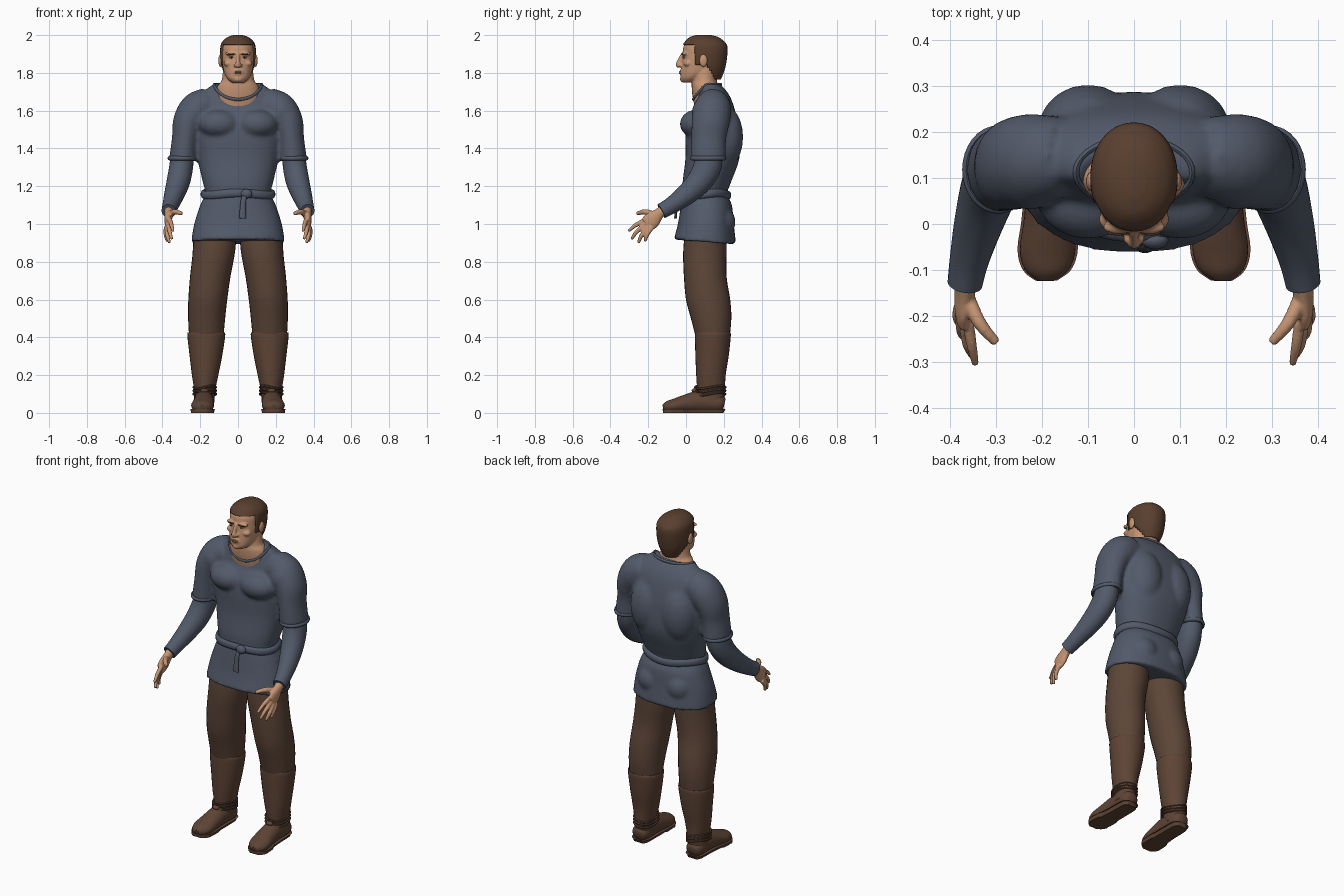
import bpy, bmesh, math
from mathutils import Vector, Matrix

if "Cube" in bpy.data.objects:
    bpy.data.objects.remove(bpy.data.objects["Cube"])


def material(name, *rgb):
    m = bpy.data.materials.new(name)
    m.use_nodes = True
    m.diffuse_color = (*rgb, 1)
    m.node_tree.nodes["Principled BSDF"].inputs["Base Color"].default_value = (*rgb, 1)
    return m


CLOTH = material("slate cloth", .085, .102, .142)
BROWN = material("brown wool", .108, .06, .039)
LEATHER = material("boot leather", .112, .058, .036)
HAIR = material("brown hair", .1, .05, .028)
SKIN = material("skin", .56, .3, .175)
LIP = material("lips", .38, .17, .11)
WHITE = material("eye white", .45, .4, .36)
DARK = material("dark iris", .02, .015, .012)


def clamp(v, a=0.0, b=1.0):
    return max(a, min(b, v))


def spline(rows, steps, closed=False):
    """Smooth the listed sections into a denser run."""
    n, out = len(rows), []
    pick = (lambda i: rows[i % n]) if closed else (lambda i: rows[clamp(i, 0, n - 1)])
    for i in range(n if closed else n - 1):
        for k in range(steps):
            t = k / steps
            out.append([.5 * (2 * b + (c - a) * t + (2 * a - 5 * b + 4 * c - d) * t * t
                              + (3 * b - a - 3 * c + d) * t ** 3)
                        for a, b, c, d in zip(pick(i - 1), pick(i), pick(i + 1), pick(i + 2))])
    return out if closed else out + [list(rows[-1])]


def loft(bm, rows, n=28, steps=4, upright=False, side=1, e=2.0, closed=False, warp=None):
    """Skin sections (x, y, z, radius, radius) with a tube."""
    pts = spline([(r[0] * side, *r[1:]) for r in rows], steps, closed)
    rings, last = [], len(pts) - 1
    for i, p in enumerate(pts):
        c = Vector(p[:3])
        nxt = pts[(i + 1) % len(pts)] if closed else pts[min(i + 1, last)]
        prv = pts[i - 1] if closed else pts[max(i - 1, 0)]
        t = Vector((0, 0, 1)) if upright else (Vector(nxt[:3]) - Vector(prv[:3])).normalized()
        ref = Vector((0, 0, 1)) if closed else Vector((1, 0, 0))
        u = (ref - t * ref.dot(t)).normalized()
        v = t.cross(u)
        ring = []
        for k in range(n):
            a = math.tau * k / n
            cu, cv = (math.copysign(abs(f) ** (2 / e), f) for f in (math.cos(a), math.sin(a)))
            q = c + u * cu * p[3] + v * cv * p[4]
            if warp:
                warp(q)
            ring.append(bm.verts.new(q))
        rings.append(ring)
    pairs = list(zip(rings, rings[1:])) + ([(rings[-1], rings[0])] if closed else [])
    for a, b in pairs:
        for k in range(n):
            bm.faces.new((a[k], a[(k + 1) % n], b[(k + 1) % n], b[k]))
    if not closed:
        bm.faces.new(rings[0])
        bm.faces.new(rings[-1])


def ball(bm, centre, radii):
    bmesh.ops.create_uvsphere(bm, u_segments=20, v_segments=12, radius=1,
                              matrix=Matrix.Translation(centre) @ Matrix.Diagonal((*radii, 1)))


def balls(bm, centre, radii):
    for s in (1, -1):
        ball(bm, (s * centre[0], *centre[1:]), radii)


def finish(bm, name, mat, voxel=0, smooth=3):
    bmesh.ops.recalc_face_normals(bm, faces=bm.faces)
    me = bpy.data.meshes.new(name)
    bm.to_mesh(me)
    bm.free()
    me.materials.append(mat)
    ob = bpy.data.objects.new(name, me)
    bpy.context.scene.collection.objects.link(ob)
    for f in me.polygons:
        f.use_smooth = True
    if voxel:
        r = ob.modifiers.new("blend", "REMESH")
        r.mode, r.voxel_size, r.use_smooth_shade = "VOXEL", voxel, True
        s = ob.modifiers.new("soften", "SMOOTH")
        s.factor, s.iterations = .5, smooth
    else:
        bpy.ops.object.select_all(action="DESELECT")
        ob.select_set(True)
        bpy.context.view_layer.objects.active = ob
        bpy.ops.object.shade_smooth_by_angle(angle=math.radians(50))
    return ob


# Tunic: body, chest, shoulder blades, seat and short sleeves blended together
def tunic_warp(p):
    p.z -= .085 * clamp((p.z - 1.55) / .19) * clamp((.1 - p.y) / .05)
    p.z -= .08 * (p.y - .1) * clamp((1.0 - p.z) / .1)


bm = bmesh.new()
body = [(.905, .1, .248, .165), (1.0, .105, .232, .148), (1.1, .108, .2, .135),
        (1.16, .1, .174, .118), (1.22, .11, .186, .128), (1.35, .14, .216, .143),
        (1.48, .14, .236, .142), (1.58, .14, .24, .125), (1.66, .14, .215, .1),
        (1.71, .13, .17, .08), (1.745, .115, .125, .06)]
loft(bm, [(0, y, z, a, b) for z, y, a, b in body], 48, 5, True, e=2.3, warp=tunic_warp)
balls(bm, (.1, .055, 1.53), (.11, .088, .075))
balls(bm, (.1, .2, 1.46), (.11, .103, .17))
balls(bm, (.09, .17, 1.01), (.09, .093, .09))
sleeve = [(.15, .145, 1.64, .085, .085), (.215, .14, 1.605, .095, .1),
          (.262, .13, 1.54, .083, .1), (.28, .12, 1.45, .07, .092), (.292, .118, 1.34, .073, .092)]
for s in (1, -1):
    loft(bm, sleeve, side=s)
    ball(bm, (s * .225, .135, 1.59), (.092, .105, .095))
finish(bm, "tunic", CLOTH, .011, 4)

# Collar trim
bm = bmesh.new()
collar = []
for k in range(20):
    a = math.tau * k / 20
    dip = max(0, -math.sin(a)) ** 1.3
    collar.append((.126 * math.cos(a), .112 + .073 * math.sin(a), 1.738 - .078 * dip, .009, .007))
loft(bm, collar, 8, 2, closed=True)
finish(bm, "collar", CLOTH)

# Sleeve cuffs and long undersleeves
for s, side in ((1, "left"), (-1, "right")):
    bm = bmesh.new()
    loft(bm, [(.295 + .07 * math.cos(math.tau * k / 16), .118 + .088 * math.sin(math.tau * k / 16),
               1.348, .011, .008) for k in range(16)], 8, 2, side=s, closed=True)
    finish(bm, side + "_short_sleeve_hem", CLOTH)
    bm = bmesh.new()
    loft(bm, [(.29, .122, 1.42, .06, .07), (.3, .115, 1.31, .063, .074), (.316, .07, 1.225, .062, .067),
              (.338, 0, 1.155, .053, .056), (.357, -.075, 1.1, .043, .045),
              (.367, -.13, 1.068, .038, .041)], side=s)
    finish(bm, side + "_undersleeve", CLOTH)

    # Hand with fanned fingers and a thumb
    bm = bmesh.new()
    loft(bm, [(.366, -.11, 1.078, .025, .028), (.367, -.145, 1.053, .023, .03),
              (.37, -.18, 1.02, .02, .045), (.37, -.21, .998, .015, .04)], 16, side=s)
    fingers = [((.36, -.215, 1.02), (.352, -.265, .995), (.344, -.305, .962)),
               ((.368, -.21, 1.0), (.362, -.26, .96), (.35, -.288, .92)),
               ((.376, -.198, .988), (.374, -.235, .94), (.362, -.252, .9)),
               ((.38, -.18, .982), (.383, -.205, .945), (.374, -.217, .908)),
               ((.364, -.155, 1.045), (.335, -.215, 1.064), (.298, -.258, 1.055))]
    for f in fingers:
        thick = .015 if f is fingers[-1] else .0115
        loft(bm, [(*p, thick * w, thick * w) for p, w in zip(f, (1.15, 1, .7))], 10, side=s)
    finish(bm, side + "_hand", SKIN, .005, 2)

    # Trouser leg
    bm = bmesh.new()
    loft(bm, [(.122, .105, .96, .115, .11), (.128, .1, .85, .112, .115), (.147, .102, .72, .107, .113),
              (.16, .117, .6, .103, .117), (.166, .133, .5, .098, .107),
              (.168, .142, .39, .09, .088)], side=s, upright=True)
    finish(bm, side + "_trouser_leg", BROWN)

    # Boot shaft with a turned top, foot, sole and ankle ties
    bm = bmesh.new()
    loft(bm, [(.168, .142, .425, .098, .093), (.168, .142, .405, .1, .095), (.17, .138, .3, .086, .088),
              (.174, .132, .2, .07, .078), (.176, .133, .12, .056, .073),
              (.18, .135, .05, .054, .066)], side=s, upright=True)
    finish(bm, side + "_boot_shaft", LEATHER)
    foot = [(.18, .203, .045, .03, .03), (.18, .175, .05, .05, .048), (.18, .08, .06, .053, .058),
            (.183, 0, .049, .057, .048), (.188, -.06, .038, .06, .037),
            (.19, -.1, .031, .047, .03), (.19, -.122, .028, .02, .015)]

    def flatten(p):
        p.z = max(p.z, .008)

    def sole_slab(p):
        p.z = .02 if p.z > .028 else 0

    bm = bmesh.new()
    loft(bm, foot, side=s, warp=flatten)
    finish(bm, side + "_boot_foot", LEATHER)
    bm = bmesh.new()
    loft(bm, [(*r[:3], r[3] + .005, r[4]) for r in foot], side=s, warp=sole_slab)
    finish(bm, side + "_boot_sole", LEATHER)
    bm = bmesh.new()
    for z in (.1, .118, .136):
        loft(bm, [(.176 + .059 * math.cos(math.tau * k / 12), .128 + .08 * math.sin(math.tau * k / 12),
                   z + .008 * math.sin(math.tau * k / 6), .006, .006)
                  for k in range(12)], 6, 2, side=s, closed=True)
    ball(bm, (s * .178, .045, .118), (.022, .015, .012))
    finish(bm, side + "_boot_ties", LEATHER)

# Belt with knot and hanging end
bm = bmesh.new()
loft(bm, [(.185 * math.cos(math.tau * k / 24), .1 + .127 * math.sin(math.tau * k / 24),
           1.158 + .006 * math.sin(math.tau * k / 8), .022, .013) for k in range(24)], 10, 2, closed=True)
ball(bm, (.045, -.035, 1.16), (.03, .02, .025))
loft(bm, [(.04, -.035, 1.16, .014, .01), (.028, -.05, 1.12, .014, .008),
          (.024, -.055, 1.03, .018, .008)], 10)
finish(bm, "belt", CLOTH)

# Head and neck
bm = bmesh.new()
skull = [(1.75, .018, .034, .036), (1.77, .03, .056, .058), (1.8, .06, .073, .088),
         (1.85, .085, .084, .108), (1.89, .095, .088, .113), (1.94, .097, .086, .11),
         (1.97, .1, .07, .088), (1.985, .1, .045, .06)]
loft(bm, [(0, y, z, a, b) for z, y, a, b in skull], 32, 4, True, e=2.15)
neck = [(1.6, .105, .11, .055), (1.68, .104, .118, .07), (1.73, .1, .108, .07),
        (1.76, .098, .087, .066), (1.83, .1, .078, .065)]
loft(bm, [(0, y, z, a, b) for z, y, a, b in neck], 32, 4, True)
loft(bm, [(0, -.014, 1.9, .01, .012), (0, -.03, 1.868, .01, .014), (0, -.042, 1.843, .014, .013),
          (0, -.034, 1.832, .013, .01)], 12)
balls(bm, (.014, -.031, 1.84), (.01, .012, .009))
balls(bm, (.034, -.006, 1.902), (.034, .016, .011))
balls(bm, (.05, .01, 1.85), (.026, .024, .018))
ball(bm, (0, -.012, 1.767), (.026, .02, .018))
ball(bm, (0, -.016, 1.802), (.032, .018, .024))
finish(bm, "head", SKIN, .005, 3)

bm = bmesh.new()
balls(bm, (.093, .092, 1.865), (.011, .021, .033))
finish(bm, "ears", SKIN)
bm = bmesh.new()
ball(bm, (0, -.031, 1.806), (.022, .006, .004))
ball(bm, (0, -.031, 1.798), (.019, .006, .005))
finish(bm, "lips", LIP)

# Eyes and eyebrows
for name, mat, place, size in (("eyes", WHITE, (.034, -.01, 1.882), (.014, .007, .005)),
                               ("irises", DARK, (.034, -.014, 1.882), (.006, .005, .005)),
                               ("eyebrows", HAIR, (.035, -.019, 1.899), (.022, .006, .004))):
    bm = bmesh.new()
    balls(bm, place, size)
    finish(bm, name, mat)

# Cropped hair: a shell trimmed along the hairline
bm = bmesh.new()
crop = [(1.765, .105, .06, .08), (1.82, .1, .084, .106), (1.88, .1, .094, .117), (1.94, .1, .093, .119),
        (1.97, .098, .079, .1), (1.99, .096, .053, .074), (2.0, .094, .025, .04)]
loft(bm, [(0, y, z, a, b) for z, y, a, b in crop], 56, 8, True, e=2.1)


def bald(f):
    c = f.calc_center_median()
    if c.z > 1.948:
        return False
    edge = .048 if c.z > 1.845 else .11 + (1.845 - c.z) * .6
    return c.y < edge or c.z < 1.766


bmesh.ops.delete(bm, geom=[f for f in bm.faces if bald(f)], context="FACES")
hair = finish(bm, "hair", HAIR)
shell = hair.modifiers.new("thickness", "SOLIDIFY")
shell.thickness, shell.offset = .01, -1
